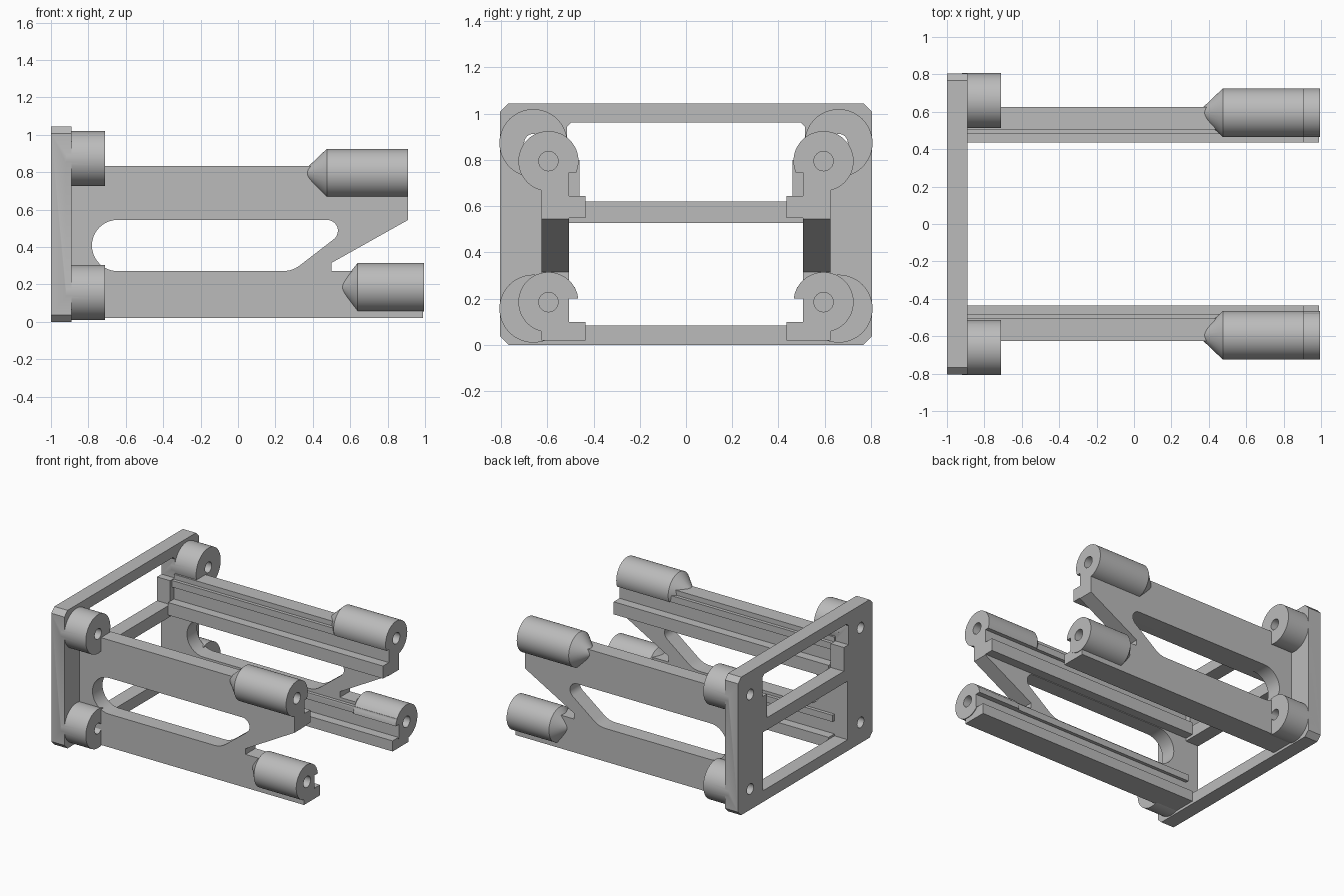
import bpy, bmesh
from math import cos, sin, pi, radians

cube = bpy.data.objects.get("Cube")
if cube:
    bpy.data.objects.remove(cube)

grey = bpy.data.materials.new("light_grey")
grey.use_nodes = True
grey.diffuse_color = (0.5, 0.5, 0.5, 1)
grey.node_tree.nodes["Principled BSDF"].inputs["Base Color"].default_value = (0.5, 0.5, 0.5, 1)


def finish(name, bm):
    bmesh.ops.recalc_face_normals(bm, faces=bm.faces)
    mesh = bpy.data.meshes.new(name)
    bm.to_mesh(mesh)
    bm.free()
    mesh.materials.append(grey)
    ob = bpy.data.objects.new(name, mesh)
    bpy.context.collection.objects.link(ob)
    return ob


def prism(name, pts, axis, lo, hi):
    """Extrude a 2D outline along x (pts are y, z) or y (pts are x, z)."""
    bm = bmesh.new()
    place = (lambda p, d: (d, *p)) if axis == "x" else (lambda p, d: (p[0], d, p[1]))
    rings = [[bm.verts.new(place(p, d)) for p in pts] for d in (lo, hi)]
    for ring in rings:
        bm.faces.new(ring)
    for i in range(len(pts)):
        j = (i + 1) % len(pts)
        bm.faces.new((rings[0][i], rings[0][j], rings[1][j], rings[1][i]))
    return finish(name, bm)


def box(name, x, y, z):
    return prism(name, [(y[0], z[0]), (y[1], z[0]), (y[1], z[1]), (y[0], z[1])], "x", *x)


def lathe(name, y, z, profile, n=48):
    """Turn (x, radius) pairs around an axis parallel to x."""
    bm = bmesh.new()
    rings = [[bm.verts.new((x, y + r * cos(2 * pi * i / n), z + r * sin(2 * pi * i / n)))
              for i in range(n)] for x, r in profile]
    bm.faces.new(rings[0])
    bm.faces.new(rings[-1])
    for a, b in zip(rings, rings[1:]):
        for i in range(n):
            j = (i + 1) % n
            bm.faces.new((a[i], a[j], b[j], b[i]))
    return finish(name, bm)


def combine(target, tool, operation):
    mod = target.modifiers.new("bool", "BOOLEAN")
    mod.operation, mod.solver, mod.object = operation, "EXACT", tool
    bpy.context.view_layer.update()
    deps = bpy.context.evaluated_depsgraph_get()
    mesh = bpy.data.meshes.new_from_object(target.evaluated_get(deps))
    target.modifiers.clear()
    target.data = mesh
    bpy.data.objects.remove(tool)


def arc(cx, cz, r, start, end, n):
    return [(cx + r * cos(radians(start + (end - start) * i / n)),
             cz + r * sin(radians(start + (end - start) * i / n))) for i in range(n + 1)]


def chamfered(y, lo, hi, top, bottom):
    right = [(y - bottom, lo), (y, lo + bottom)] if bottom else [(y, lo)]
    right += [(y, hi - top), (y - top, hi)]
    return right + [(-a, b) for a, b in reversed(right)]


parts = []

# End frame with two openings
frame = prism("end_frame", chamfered(0.805, 0, 1.045, 0.037, 0.037), "x", -1, -0.89)
combine(frame, prism("cut", chamfered(0.515, 0.62, 0.963, 0.02, 0), "x", -1.1, -0.8), "DIFFERENCE")
combine(frame, box("cut", (-1.1, -0.8), (-0.505, 0.505), (0.085, 0.528)), "DIFFERENCE")

# Mounting bosses and card stops on the frame
for s in (-1, 1):
    combine(frame, box("stop", (-1, -0.89), sorted((s * 0.46, s * 0.53)), (0.61, 0.80)), "UNION")
    for z in (0.157, 0.873):
        combine(frame, lathe("boss", s * 0.66, z, [(-0.92, 0.147), (-0.71, 0.147)]), "UNION")
        combine(frame, lathe("hole", s * 0.66, z, [(-1.1, 0.04), (-0.6, 0.04)], 32), "DIFFERENCE")
parts.append(frame)

# Side wall outline and its slot
outline = [(-0.89, 0.02), (0.99, 0.02), (0.99, 0.272), (0.5, 0.272),
           (0.5, 0.315), (0.91, 0.545), (0.91, 0.832), (-0.89, 0.832)]
slot = (arc(-0.644, 0.408, 0.137, 90, 270, 20) + arc(0.24, 0.421, 0.15, 270, 309, 6)
        + arc(0.476, 0.487, 0.058, -51, 90, 12))

for s, side in ((-1, "front"), (1, "back")):
    def span(a, b):
        return sorted((s * a, s * b))

    wall = prism(side + "_side_wall", outline, "y", *span(0.505, 0.625))
    combine(wall, prism("slot", slot, "y", *span(0.4, 0.7)), "DIFFERENCE")
    # Each level: base height, rod height, end of rail, start of rod cone
    for base, rod_z, end, tip, shoulder in ((0.02, 0.185, 0.995, 0.555, 0.64),
                                            (0.55, 0.795, 0.91, 0.365, 0.475)):
        top = 0.10 if base < 0.5 else 0.645
        lip = top + 0.10
        rod = [(tip, 0.025), (shoulder, 0.13), (end, 0.13)]
        combine(wall, box("rail", (-0.89, min(end, 0.99)), span(0.435, 0.55), (base, top)), "UNION")
        combine(wall, box("lip", (-0.89, min(end, 0.99)), span(0.48, 0.55), (lip, lip + 0.05)), "UNION")
        combine(wall, lathe("rod", s * 0.595, rod_z, rod), "UNION")
        # Card groove and screw hole
        combine(wall, box("groove", (-0.95, 1.1), span(0.40, 0.505), (top, lip)), "DIFFERENCE")
        combine(wall, lathe("hole", s * 0.595, rod_z, [(end - 0.3, 0.042), (end + 0.1, 0.042)], 32),
                "DIFFERENCE")
    parts.append(wall)

bpy.ops.object.select_all(action="DESELECT")
for ob in parts:
    ob.select_set(True)
bpy.context.view_layer.objects.active = frame
bpy.ops.object.shade_smooth_by_angle(angle=radians(30))
